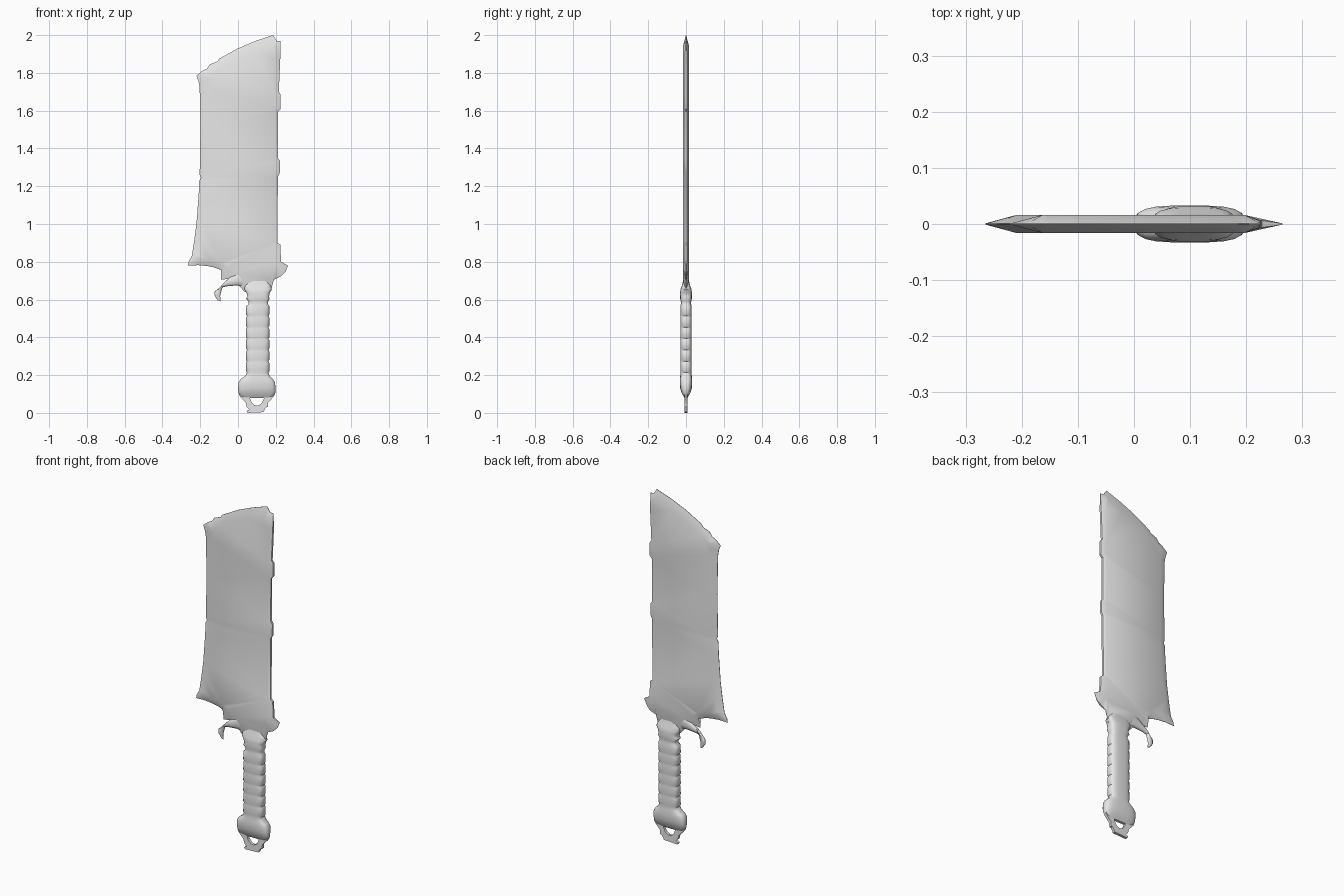
import bpy, bmesh, math
from mathutils import Vector

grey = bpy.data.materials.new("plain_grey")
grey.diffuse_color = (0.8, 0.8, 0.8, 1)


def finish(bm, name, angle):
    bmesh.ops.remove_doubles(bm, verts=bm.verts, dist=0.0004)
    bmesh.ops.triangulate(bm, faces=[f for f in bm.faces if len(f.verts) > 4])
    bmesh.ops.recalc_face_normals(bm, faces=bm.faces)
    mesh = bpy.data.meshes.new(name)
    bm.to_mesh(mesh)
    bm.free()
    mesh.materials.append(grey)
    ob = bpy.data.objects.new(name, mesh)
    bpy.context.collection.objects.link(ob)
    bpy.ops.object.select_all(action='DESELECT')
    ob.select_set(True)
    bpy.context.view_layer.objects.active = ob
    bpy.ops.object.shade_smooth_by_angle(angle=math.radians(angle))
    return ob


def lerp_table(t, table):
    if t <= table[0][0]:
        return table[0][1]
    for (a, va), (b, vb) in zip(table, table[1:]):
        if t <= b:
            return va + (vb - va) * (t - a) / (b - a)
    return table[-1][1]


def plate(name, outline, inner, half, rim, angle):
    """Flat plate whose rim slopes from the inner outline to a thin edge."""
    bm = bmesh.new()
    n = len(outline)
    rings = []
    for s in (-1, 1):
        core = [bm.verts.new((*[inner(p)[0]], s * half, inner(p)[1])) for p in outline]
        edge = [bm.verts.new((p[0], s * rim(p), p[1])) for p in outline]
        bm.faces.new(core)
        for i in range(n):
            j = (i + 1) % n
            bm.faces.new((core[i], core[j], edge[j], edge[i]))
        rings.append(edge)
    a, b = rings
    for i in range(n):
        j = (i + 1) % n
        bm.faces.new((a[i], a[j], b[j], b[i]))
    return finish(bm, name, angle)


def loft(name, sections, power, sides=20):
    """Rounded sections: centre x, z, half-width direction x, z, half depth."""
    bm = bmesh.new()
    rings = []
    for cx, cz, wx, wz, hy in sections:
        ring = []
        for k in range(sides):
            a = 2 * math.pi * (k + 0.5) / sides
            u = math.copysign(abs(math.cos(a)) ** power, math.cos(a))
            v = math.copysign(abs(math.sin(a)) ** power, math.sin(a))
            ring.append(bm.verts.new((cx + wx * u, hy * v, cz + wz * u)))
        rings.append(ring)
    for r, q in zip(rings, rings[1:]):
        for k in range(sides):
            j = (k + 1) % sides
            bm.faces.new((r[k], r[j], q[j], q[k]))
    bm.faces.new(rings[0])
    bm.faces.new(rings[-1])
    return finish(bm, name, 50)


# Blade: chipped outline, clamped inwards to a flat core
blade_outline = [
    (-0.265, 0.78), (-0.262, 0.80), (-0.245, 0.83), (-0.232, 0.91), (-0.22, 1.0),
    (-0.208, 1.16), (-0.205, 1.23), (-0.196, 1.245), (-0.203, 1.26), (-0.199, 1.5),
    (-0.203, 1.72), (-0.209, 1.755), (-0.22, 1.785), (-0.19, 1.81), (-0.165, 1.822),
    (-0.15, 1.845), (-0.11, 1.86), (-0.10, 1.875), (0.0, 1.93), (0.09, 1.968),
    (0.185, 2.0), (0.205, 1.97), (0.225, 1.97), (0.224, 1.88), (0.216, 1.70),
    (0.226, 1.685), (0.226, 1.61), (0.213, 1.595), (0.211, 1.35), (0.222, 1.335),
    (0.221, 1.27), (0.211, 1.25), (0.209, 0.90), (0.224, 0.89), (0.228, 0.80),
    (0.265, 0.78), (0.25, 0.745), (0.225, 0.722), (0.19, 0.705), (0.172, 0.64),
    (0.035, 0.64), (0.0, 0.68), (-0.05, 0.71), (-0.09, 0.705), (-0.075, 0.735),
    (-0.087, 0.755), (-0.125, 0.77), (-0.16, 0.777), (-0.21, 0.782)]
left_edge = [(0.83, -0.21), (1.0, -0.18), (1.2, -0.166), (1.79, -0.163)]
top_edge = [(-0.165, 1.79), (0.0, 1.875), (0.195, 1.945)]
bottom_edge = [(-0.21, 0.825), (-0.1, 0.80), (0.0, 0.745), (0.05, 0.66),
               (0.155, 0.66), (0.195, 0.77)]


def blade_core(p):
    x = min(max(p[0], lerp_table(p[1], left_edge)), 0.197)
    z = min(max(p[1], lerp_table(x, bottom_edge)), lerp_table(x, top_edge))
    return x, z


plate("blade", blade_outline, blade_core, 0.016,
      lambda p: 0.006 if 0.2 < p[0] < 0.24 and p[1] < 1.95 else 0.001, 40)

# Finger hook under the blade
loft("finger_hook", [
    (0.07, 0.715, 0.0, 0.05, 0.016), (0.0, 0.71, 0.005, 0.036, 0.015),
    (-0.05, 0.695, 0.012, 0.026, 0.013), (-0.085, 0.677, 0.016, 0.018, 0.011),
    (-0.104, 0.65, 0.020, 0.008, 0.009), (-0.109, 0.62, 0.015, -0.001, 0.007),
    (-0.099, 0.592, 0.008, -0.003, 0.003)], 0.9, 12)

# Handle: collar, wrapped grip and swollen pommel (z, left x, right x, half depth)
grip = [(0.705, 0.06, 0.15, 0.015), (0.675, 0.035, 0.172, 0.021),
        (0.655, 0.033, 0.18, 0.029), (0.635, 0.045, 0.168, 0.032),
        (0.615, 0.05, 0.165, 0.031), (0.605, 0.042, 0.168, 0.031),
        (0.59, 0.055, 0.16, 0.028), (0.575, 0.055, 0.16, 0.028)]
for i in range(6):
    z = 0.565 - i * 0.06
    grip += [(z, 0.043, 0.166, 0.03), (z - 0.045, 0.042, 0.166, 0.03),
             (z - 0.052, 0.047, 0.161, 0.029)]
grip += [(0.195, 0.037, 0.168, 0.031), (0.18, 0.015, 0.185, 0.032),
         (0.162, 0.002, 0.197, 0.033), (0.13, 0.0, 0.199, 0.031),
         (0.105, 0.002, 0.198, 0.023), (0.088, 0.014, 0.187, 0.013),
         (0.08, 0.025, 0.177, 0.008)]
loft("handle", [((a + b) / 2, z, (b - a) / 2, 0, h) for z, a, b, h in grip], 0.6)

# Lanyard ring below the pommel
ring_outline = [
    (0.004, 0.10), (0.012, 0.085), (0.04, 0.055), (0.047, 0.03), (0.06, 0.018),
    (0.045, 0.01), (0.05, 0.0), (0.135, 0.004), (0.14, 0.016), (0.15, 0.03),
    (0.158, 0.03), (0.16, 0.055), (0.188, 0.085), (0.196, 0.10), (0.138, 0.10),
    (0.137, 0.075), (0.125, 0.05), (0.105, 0.038), (0.085, 0.042), (0.07, 0.06),
    (0.063, 0.08), (0.063, 0.10)]
plate("lanyard_ring", ring_outline, lambda p: p, 0.008, lambda p: 0.004, 40)
